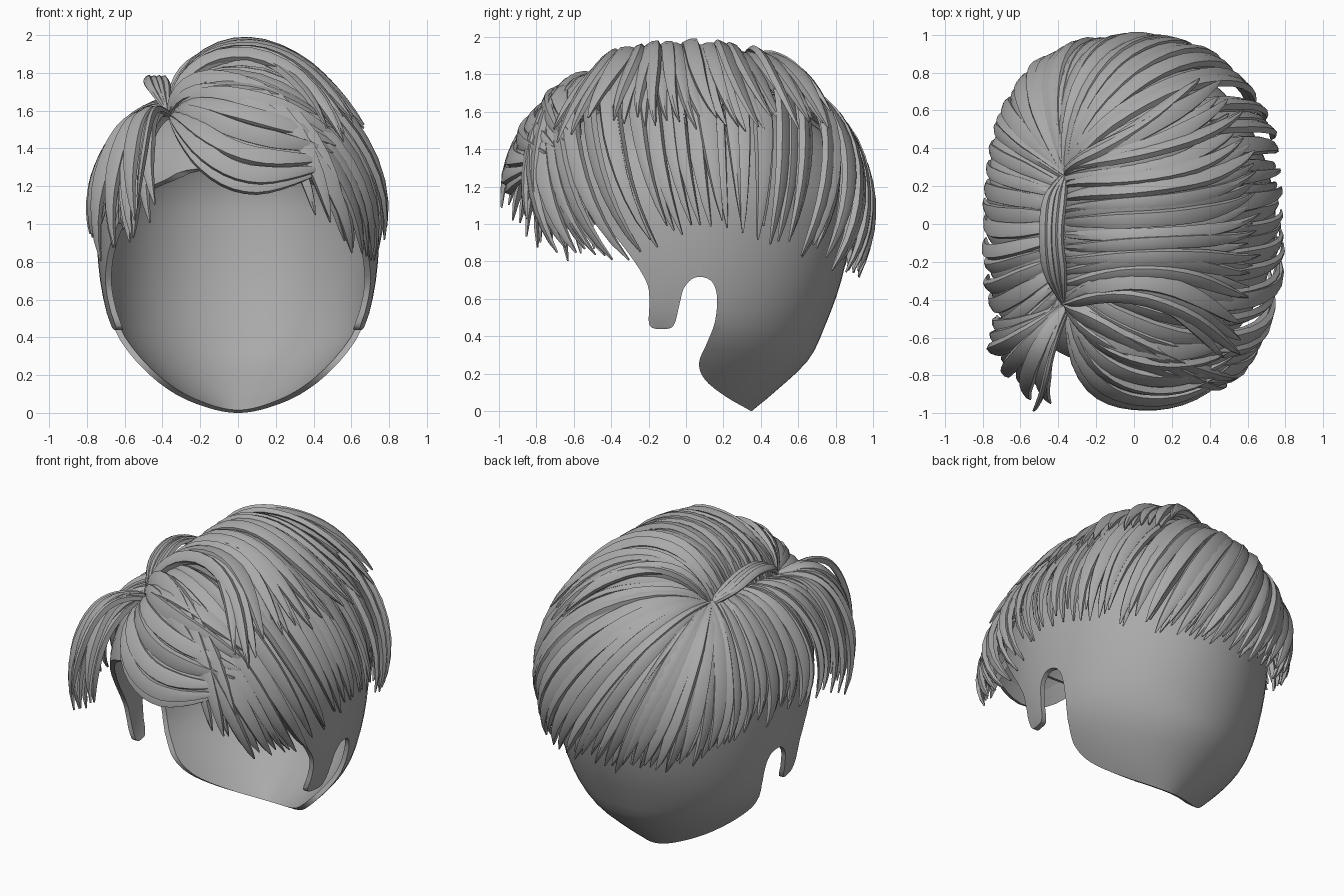
import bpy, bmesh, math, random
from mathutils import Vector

random.seed(4)
if "Cube" in bpy.data.objects:
    bpy.data.objects.remove(bpy.data.objects["Cube"], do_unlink=True)

grey = bpy.data.materials.new("hair_grey")
grey.use_nodes = True
grey.diffuse_color = (0.4, 0.4, 0.4, 1)
grey.node_tree.nodes["Principled BSDF"].inputs["Base Color"].default_value = (0.4, 0.4, 0.4, 1)

CENTRE = Vector((0, 0, 1.05))
AXES = Vector((0.79, 0.98, 0.885))


def finish(bm, name, angle=35):
    bmesh.ops.recalc_face_normals(bm, faces=bm.faces)
    mesh = bpy.data.meshes.new(name)
    bm.to_mesh(mesh)
    bm.free()
    mesh.materials.append(grey)
    ob = bpy.data.objects.new(name, mesh)
    bpy.context.collection.objects.link(ob)
    smooth(ob, angle)
    return ob


def smooth(ob, angle):
    bpy.ops.object.select_all(action='DESELECT')
    ob.select_set(True)
    bpy.context.view_layer.objects.active = ob
    bpy.ops.object.shade_smooth_by_angle(angle=math.radians(angle))


def spline(points, steps):
    """Catmull-Rom curve through the points."""
    p = [Vector(q) for q in points]
    p = [p[0] * 2 - p[1]] + p + [p[-1] * 2 - p[-2]]
    out = []
    for a, b, c, d in zip(p, p[1:], p[2:], p[3:]):
        for k in range(steps):
            t = k / steps
            out.append((b * 2 + (c - a) * t + (a * 2 - b * 5 + c * 4 - d) * t * t
                        + (b * 3 - a - c * 3 + d) * t ** 3) / 2)
    return out + [p[-2]]


def lerp_table(table, x):
    for (x0, y0), (x1, y1) in zip(table, table[1:]):
        if x <= x1:
            return y0 + (y1 - y0) * (x - x0) / (x1 - x0)
    return table[-1][1]


# ---- scalp: thin shell, cut along the hairline and round the ears ----
# each section: height, half width, front depth, back depth
sections = [(-0.12, 0.1, 0.1, 0.22), (0, 0.22, 0.3, 0.35), (0.1, 0.36, 0.45, 0.47),
            (0.27, 0.54, 0.6, 0.65), (0.45, 0.67, 0.72, 0.74), (0.7, 0.73, 0.79, 0.83),
            (1.0, 0.75, 0.82, 0.89), (1.2, 0.73, 0.82, 0.89), (1.4, 0.65, 0.73, 0.81),
            (1.55, 0.49, 0.55, 0.65), (1.66, 0.27, 0.3, 0.38), (1.7, 0.04, 0.05, 0.05)]
SEG = 64
bm = bmesh.new()
rings = []
for z, w, front, back in spline(sections, 3):
    ring = []
    for k in range(SEG):
        a = math.tau * k / SEG
        ring.append(bm.verts.new((w * math.cos(a), math.sin(a) * (back if math.sin(a) > 0 else front), z)))
    rings.append(ring)
for lo, hi in zip(rings, rings[1:]):
    for k in range(SEG):
        bm.faces.new((lo[k], lo[(k + 1) % SEG], hi[(k + 1) % SEG], hi[k]))
bm.faces.new(rings[0])
bm.faces.new(rings[-1])
scalp = finish(bm, "scalp")

hairline = [(0.35, 0), (0.21, 0.08), (0.1, 0.17), (0.07, 0.26), (0.11, 0.36), (0.155, 0.48),
            (0.165, 0.62), (0.13, 0.7), (0.05, 0.715), (-0.01, 0.66), (-0.035, 0.57),
            (-0.065, 0.46), (-0.12, 0.44), (-0.195, 0.46), (-0.195, 0.6), (-0.22, 0.71),
            (-0.35, 0.9), (-0.55, 1.13), (-0.68, 1.23), (-0.78, 1.3), (-1.2, 1.33)]
outline = [(q.x, q.y) for q in spline(hairline, 4)] + [(-1.2, -0.5), (1.2, -0.5), (1.2, 0)]
bm = bmesh.new()
face = bm.faces.new([bm.verts.new((-1.2, y, z)) for y, z in outline])
side = bmesh.ops.extrude_face_region(bm, geom=[face])
bmesh.ops.translate(bm, vec=(2.4, 0, 0), verts=[v for v in side["geom"] if isinstance(v, bmesh.types.BMVert)])
cutter = finish(bm, "hairline_cutter")
cutter.hide_render = True

bpy.context.view_layer.objects.active = scalp
shell = scalp.modifiers.new("shell", 'SOLIDIFY')
shell.thickness, shell.offset = 0.03, -1
cut = scalp.modifiers.new("hairline", 'BOOLEAN')
cut.operation, cut.solver, cut.object = 'DIFFERENCE', 'EXACT', cutter
bpy.ops.object.modifier_apply(modifier=shell.name)
bpy.ops.object.modifier_apply(modifier=cut.name)
bpy.data.objects.remove(cutter, do_unlink=True)
smooth(scalp, 35)


# ---- hair locks ----
PROFILE = [(-1, -1), (-0.88, 0.6), (0, 1), (0.88, 0.6), (1, -1)]


def ribbon(bm, path, width, thick=0.02, roll=0.0):
    """Sweep a flat ridged section along a path, tapered to a point."""
    rows = []
    last = len(path) - 1
    for i, p in enumerate(path):
        s = i / last
        along = (path[min(i + 1, last)] - path[max(i - 1, 0)]).normalized()
        across = along.cross(p - CENTRE).normalized()
        up = across.cross(along)
        across, up = (across * math.cos(roll) + up * math.sin(roll),
                      up * math.cos(roll) - across * math.sin(roll))
        grow = min(1, 0.4 + 1.8 * s) * min(1, (1 - s) / 0.3) ** 0.7 + 0.08
        rows.append([bm.verts.new(p + across * a * width * grow + up * b * thick * min(1, grow + 0.15))
                     for a, b in PROFILE])
    n = len(PROFILE)
    for r0, r1 in zip(rows, rows[1:]):
        for k in range(n):
            bm.faces.new((r0[k], r0[(k + 1) % n], r1[(k + 1) % n], r1[k]))
    bm.faces.new(rows[0])
    bm.faces.new(rows[-1])


def scaled(p):
    d = Vector(p) - CENTRE
    return Vector((d.x / AXES.x, d.y / AXES.y, d.z / AXES.z))


def hull(u):
    """Rounded volume of the hair: boxy from above, sloping at the sides."""
    flat = (abs(u.x) ** 2.5 + abs(u.y) ** 2.5) ** 0.4
    slope = (0.25 * u.x ** 2 - 0.12 * u.y ** 2) * u.z ** 2 / u.length ** 3
    return math.hypot(flat, u.z) + slope


def lock(bm, root, tip, lift=1.0, bend=(0, 0, 0), curl=(0, 0, 0), width=0.04, steps=16):
    """Lay a lock over the hair volume from root to tip."""
    a, b = scaled(root), scaled(tip)
    start = hull(a)
    path = []
    for i in range(steps + 1):
        s = i / steps
        u = a.normalized().slerp(b.normalized(), s)
        u += Vector(bend) * math.sin(math.pi * s) + Vector(curl) * s ** 5
        u.normalize()
        u *= (lift - (lift - start) * (1 - s) ** 5) / hull(u)
        path.append(CENTRE + Vector(c * r for c, r in zip(u, AXES)))
    ribbon(bm, path, width, roll=random.uniform(-0.45, 0.45))


def part_root(angle):
    """Point on the parting that feeds the lock falling at this angle."""
    t = min(1, max(0, max(35 - angle, angle - 150) / 80))
    y = 0.27 - 0.69 * t
    return (-0.36, y, 1.63 + 0.13 * y)


def rim(angle, z):
    a = math.radians(angle)
    flat = math.sqrt(max(0, 1 - ((z - CENTRE.z) / AXES.z) ** 2))
    return (AXES.x * flat * math.cos(a), AXES.y * flat * math.sin(a), z)


def fall(name, first, last, count, lift, tip_z, width, jitter):
    """A row of locks falling from the parting round part of the head."""
    bm = bmesh.new()
    for i in range(count):
        angle = first + (last - first) * i / (count - 1)
        z = lerp_table(tip_z, angle) + random.uniform(-jitter, jitter)
        a = math.radians(angle)
        # keep the side locks hanging straight instead of swinging round
        upright = -math.sin(a) * (0.6 if angle < 0 else 0.4 * max(0, math.cos(a)))
        lock(bm, part_root(angle), rim(angle + random.uniform(-1, 1), z),
             lift + 0.03 * (i % 2) + random.uniform(-0.01, 0.01), bend=(0, upright, 0),
             curl=(0, 0.1 * abs(math.cos(a)), 0), width=width * random.uniform(0.8, 1.15))
    finish(bm, name)


long_tips = [(-58, 1.05), (-45, 0.9), (-25, 0.84), (0, 1.04), (25, 0.92), (50, 0.79), (90, 0.75),
             (130, 0.79), (155, 0.95), (180, 1.0), (230, 0.98)]
fall("left_long_locks", -60, 45, 38, 0.965, long_tips, 0.042, 0.05)
fall("back_long_locks", 47, 148, 38, 0.97, long_tips, 0.042, 0.04)
fall("right_locks", 150, 228, 27, 0.965, long_tips, 0.04, 0.06)
fall("left_short_locks", -52, 58, 30, 1.015, [(-52, 1.42), (-30, 1.52), (58, 1.54)], 0.042, 0.05)

# swept fringe fanning from the front of the parting
bm = bmesh.new()
for i in range(13):
    t = i / 12
    lock(bm, (-0.34, -0.42, 1.57), (0.58 - 0.15 * t, -0.62 - 0.2 * t, 1.52 - 0.25 * t),
         0.97 + 0.03 * (i % 2) + 0.01 * t, bend=(-0.1 * t, -0.2 * t, 0.12 - 0.46 * t), width=0.048)
finish(bm, "fringe")

# flared locks on the right of the forehead
bm = bmesh.new()
for i in range(11):
    t = i / 10
    lock(bm, (-0.36, -0.42, 1.57), rim(207 + 30 * t, 0.93 + 0.2 * t + random.uniform(-0.07, 0.07)),
         1.02 + 0.04 * (i % 3), bend=(-0.05, -0.05, 0.12), curl=(0.06, 0, -0.08), width=0.042)
lock(bm, (-0.34, -0.44, 1.56), (-0.46, -0.85, 1.08), 1.14, bend=(0, -0.1, 0.1), width=0.014)
finish(bm, "right_fringe")

# raised locks bridging along the parting
bm = bmesh.new()
for i in range(4):
    x = -0.46 + 0.027 * i
    path = spline([(-0.36, 0.28, 1.64), (x, 0.14, 1.72), (x - 0.02, -0.06, 1.77),
                   (x, -0.26, 1.72), (-0.37, -0.44, 1.58)], 4)
    ribbon(bm, path, 0.022, 0.014, roll=random.uniform(-0.3, 0.3))
finish(bm, "parting_locks")
